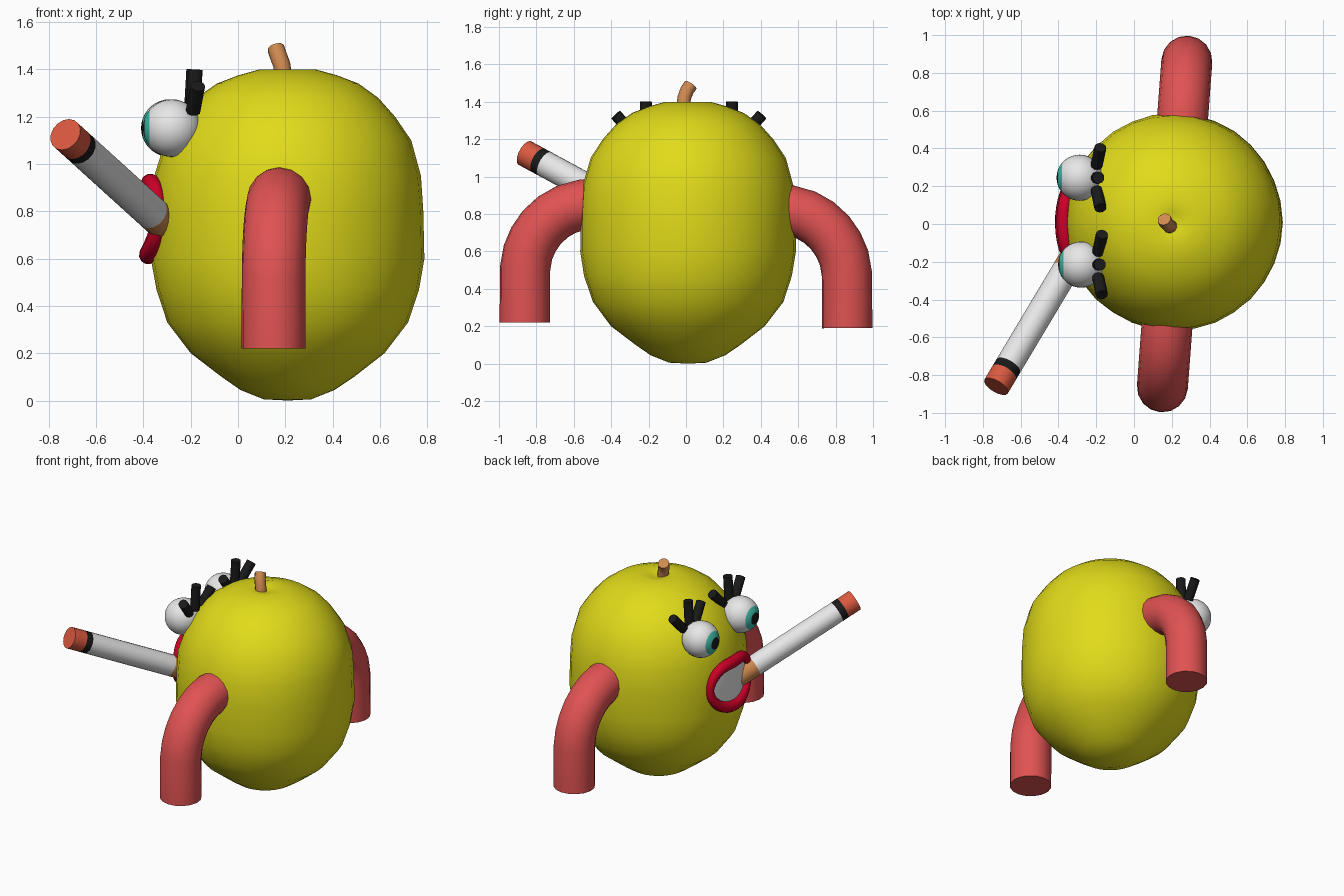
import bpy, bmesh, math
from mathutils import Vector, noise

cube = bpy.data.objects.get("Cube")
if cube:
    bpy.data.objects.remove(cube, do_unlink=True)


def material(name, *rgb):
    m = bpy.data.materials.new(name)
    m.use_nodes = True
    m.diffuse_color = (*rgb, 1)
    m.node_tree.nodes["Principled BSDF"].inputs["Base Color"].default_value = (*rgb, 1)
    return m


SKIN = material("yellow skin", 0.75, 0.71, 0.01)
PINK = material("pink arm", 0.75, 0.085, 0.085)
WHITE = material("white", 0.8, 0.8, 0.8)
BLACK = material("black", 0.01, 0.01, 0.01)
TEAL = material("teal iris", 0.05, 0.5, 0.4)
RED = material("red lips", 0.6, 0.0, 0.02)
EMBER = material("orange red ember", 0.7, 0.1, 0.05)
TAN = material("tan", 0.62, 0.25, 0.08)


def smooth(obj, angle=40):
    bpy.ops.object.select_all(action="DESELECT")
    obj.select_set(True)
    bpy.context.view_layer.objects.active = obj
    bpy.ops.object.shade_smooth_by_angle(angle=math.radians(angle))


def mesh_object(name, bm, *mats, angle=40):
    bmesh.ops.recalc_face_normals(bm, faces=bm.faces)
    mesh = bpy.data.meshes.new(name)
    bm.to_mesh(mesh)
    bm.free()
    for m in mats:
        mesh.materials.append(m)
    obj = bpy.data.objects.new(name, mesh)
    bpy.context.collection.objects.link(obj)
    smooth(obj, angle)
    return obj


def tube(name, points, radius, mat, scales=None, cyclic=False, sides=6):
    """Round tube along a path, made from a bevelled curve."""
    curve = bpy.data.curves.new(name, "CURVE")
    curve.dimensions = "3D"
    curve.bevel_depth = radius
    curve.bevel_resolution = sides
    curve.use_fill_caps = True
    spline = curve.splines.new("POLY")
    spline.points.add(len(points) - 1)
    spline.use_cyclic_u = cyclic
    for i, p in enumerate(points):
        spline.points[i].co = (*p, 1)
        spline.points[i].radius = scales[i] if scales else 1
    curve.materials.append(mat)
    obj = bpy.data.objects.new(name, curve)
    bpy.context.collection.objects.link(obj)
    bpy.ops.object.select_all(action="DESELECT")
    obj.select_set(True)
    bpy.context.view_layer.objects.active = obj
    bpy.ops.object.convert(target="MESH")
    smooth(bpy.context.object, 50)


# Fruit body: a slightly lumpy lathe, as (height, radius)
CX, CY = 0.21, 0.01
PROFILE = [(0.005, 0.1), (0.045, 0.2), (0.1, 0.28), (0.2, 0.41), (0.33, 0.51),
           (0.47, 0.555), (0.6, 0.575), (0.8, 0.575), (0.95, 0.565), (1.1, 0.52),
           (1.2, 0.455), (1.28, 0.385), (1.34, 0.3), (1.375, 0.21), (1.4, 0.12),
           (1.39, 0.05)]


def body_radius(z):
    for (z0, r0), (z1, r1) in zip(PROFILE, PROFILE[1:]):
        if z0 <= z <= z1:
            return r0 + (r1 - r0) * (z - z0) / (z1 - z0)
    return 0.1


def face_x(y, z):
    """Front surface of the body on the face side."""
    return CX - math.sqrt(body_radius(z) ** 2 - (y - CY) ** 2)


SIDES = 32
bm = bmesh.new()
rings = []
for z, r in PROFILE:
    ring = []
    for i in range(SIDES):
        a = math.tau * i / SIDES
        p = Vector((CX + r * math.cos(a), CY + r * math.sin(a), z))
        bump = 1 + 0.012 * noise.noise(p * 4)
        ring.append(bm.verts.new((CX + (p.x - CX) * bump, CY + (p.y - CY) * bump, z)))
    rings.append(ring)
for low, high in zip(rings, rings[1:]):
    for i in range(SIDES):
        j = (i + 1) % SIDES
        bm.faces.new((low[i], low[j], high[j], high[i]))
for ring, z in ((rings[0], 0), (rings[-1], 1.375)):
    tip = bm.verts.new((CX, CY, z))
    for i in range(SIDES):
        bm.faces.new((ring[i], ring[(i + 1) % SIDES], tip))
mesh_object("fruit_body", bm, SKIN, angle=60)

# Stem
tube("stem", [(0.195, -0.015, 1.35), (0.185, -0.01, 1.42), (0.17, 0.005, 1.46),
              (0.16, 0.025, 1.49)], 0.037, TAN, sides=3)

# Arms: out from the body, then bending straight down
ARM = [(0.42, 0.83), (0.55, 0.82), (0.64, 0.795), (0.71, 0.755), (0.77, 0.7),
       (0.815, 0.635), (0.845, 0.565), (0.86, 0.48), (0.862, 0.19)]
for name, side, lift in (("back_arm", 1, 0), ("front_arm", -1, 0.03)):
    tube(name, [(0.215 + side * 0.075 * y, side * y, z + lift) for y, z in ARM],
         0.135, PINK)


# Eyes: the pole faces forward, with pupil and iris chosen by angle
def eye(name, centre, radius=0.122):
    bm = bmesh.new()
    bmesh.ops.create_uvsphere(bm, u_segments=32, v_segments=18, radius=radius)
    for f in bm.faces:
        tilt = math.degrees(f.calc_center_median().angle(Vector((0, 0, 1))))
        f.material_index = 2 if tilt < 20 else 1 if tilt < 40 else 0
    for v in bm.verts:
        x, y, z = v.co
        v.co = Vector((-z, y, x)) + Vector(centre)
    mesh_object(name, bm, WHITE, TEAL, BLACK)


for side, x, y in (("front", -0.28, -0.215), ("back", -0.288, 0.245)):
    eye(side + "_eye", (x, y, 1.152))
    lash_x = x + 0.1
    for label, lean in (("near", -1), ("middle", 0), ("far", 1)):
        spread = abs(lean)
        tube(f"{side}_eyelash_{label}",
             [(lash_x - 0.01, y + lean * 0.065, 1.225),
              (lash_x + 0.01 * spread, y + lean * 0.16, 1.4 - 0.07 * spread)],
             0.032, BLACK, sides=3)

# Lips: a closed tube lying on the face, thin at the corners
COUNT = 32
outline, thickness = [], []
for i in range(COUNT):
    a = math.tau * i / COUNT
    s = math.sin(a)
    y = 0.215 * math.cos(a)
    z = 0.78 + 0.165 * s - 0.025 * max(0, s) ** 8
    outline.append((y, z))
    thickness.append(0.65 + 0.4 * abs(s))
tube("lips", [(face_x(y, z) - 0.015, y, z) for y, z in outline], 0.037, RED,
     thickness, cyclic=True, sides=4)

# Mouth opening: a thin skin following the face inside the lips
bm = bmesh.new()
loops = []
for k in (0.25, 0.5, 0.75, 1):
    loop = []
    for y, z in outline:
        y, z = y * k, 0.78 + (z - 0.78) * k
        loop.append(bm.verts.new((face_x(y, z) - 0.012, y, z)))
    loops.append(loop)
bm.faces.new(loops[0])
for inner, outer in zip(loops, loops[1:]):
    for i in range(COUNT):
        j = (i + 1) % COUNT
        bm.faces.new((inner[i], inner[j], outer[j], outer[i]))
mesh_object("mouth_inside", bm, WHITE)

# Cigarette: straight sections from the mouth to the glowing end
start, end = Vector((-0.3, -0.14, 0.735)), Vector((-0.73, -0.86, 1.125))
SECTIONS = [("filter", 0, 0.15, TAN), ("paper", 0.15, 0.85, WHITE),
            ("ash_band", 0.85, 0.9, BLACK), ("ember", 0.9, 1, EMBER)]
for label, a, b, mat in SECTIONS:
    tube("cigarette_" + label, [start.lerp(end, a), start.lerp(end, b)], 0.072, mat)
